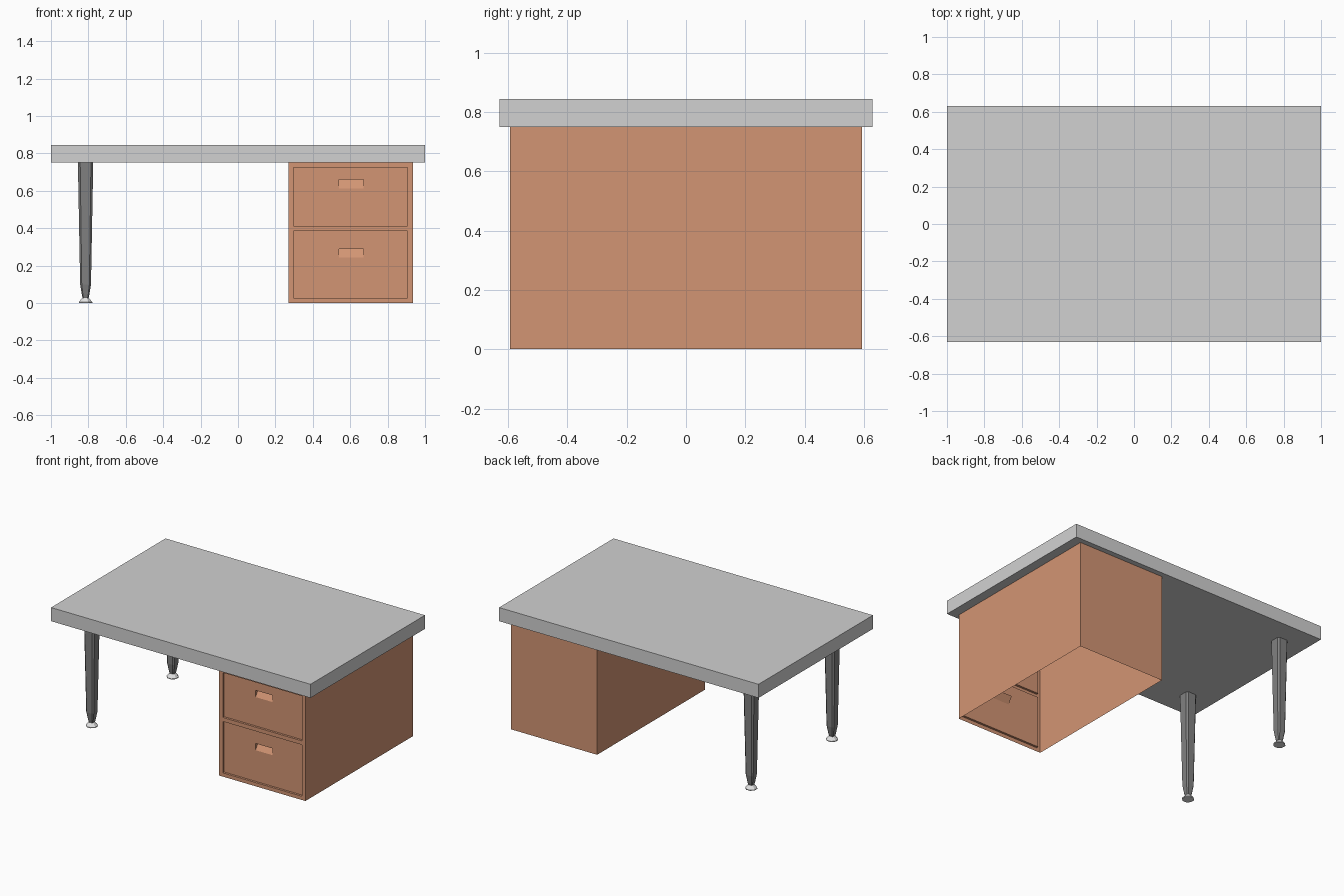
import bpy
import bmesh
import math

if "Cube" in bpy.data.objects:
    bpy.data.objects.remove(bpy.data.objects["Cube"])


def material(name, rgb):
    m = bpy.data.materials.new(name)
    m.diffuse_color = (*rgb, 1)
    m.use_nodes = True
    m.node_tree.nodes["Principled BSDF"].inputs["Base Color"].default_value = m.diffuse_color
    return m


GREY = material("light grey", (0.64, 0.64, 0.64))
DARK = material("dark grey", (0.22, 0.22, 0.22))
WOOD = material("orange wood", (0.65, 0.30, 0.174))
PALE = material("pale grey", (0.78, 0.78, 0.78))


def finish(bm, name, mat):
    me = bpy.data.meshes.new(name)
    bm.to_mesh(me)
    bm.free()
    me.materials.append(mat)
    ob = bpy.data.objects.new(name, me)
    bpy.context.collection.objects.link(ob)
    return ob


def box(bm, lo, hi):
    geo = bmesh.ops.create_cube(bm, size=1)
    for v in geo["verts"]:
        for i in range(3):
            v.co[i] = hi[i] if v.co[i] > 0 else lo[i]


def loft(bm, rings):
    """Join rings of points (same count, anticlockwise, bottom to top) and cap the ends."""
    loops = [[bm.verts.new(p) for p in ring] for ring in rings]
    n = len(loops[0])
    for a, b in zip(loops, loops[1:]):
        for i in range(n):
            j = (i + 1) % n
            bm.faces.new((a[i], a[j], b[j], b[i]))
    bm.faces.new(loops[0][::-1])
    bm.faces.new(loops[-1])


def chamfered_square(x, y, z, h):
    c = h * 0.7
    pts = [(h, -c), (h, c), (c, h), (-c, h), (-h, c), (-h, -c), (-c, -h), (c, -h)]
    return [(x + px, y + py, z) for px, py in pts]


def circle(x, y, z, r, n=8):
    angles = [math.tau * (i + 0.5) / n for i in range(n)]
    return [(x + r * math.cos(a), y + r * math.sin(a), z) for a in angles]


# Table top
bm = bmesh.new()
box(bm, (-1, -0.63, 0.75), (1, 0.63, 0.845))
finish(bm, "table_top", GREY)

# Cabinet shell: open at the bottom and at the front
X0, X1, Y0, Y1, TOP = 0.27, 0.935, -0.593, 0.593, 0.75
bm = bmesh.new()
box(bm, (X0, Y0, 0), (X1, Y1, TOP))
bm.normal_update()
bmesh.ops.delete(bm, geom=[f for f in bm.faces if f.normal.z < -0.5 or f.normal.y < -0.5],
                 context="FACES")
finish(bm, "cabinet_shell", WOOD)

# Cabinet front: a sheet with two recessed drawers and sloping finger scoops
xs = [X0, 0.298, 0.54, 0.67, 0.907, X1]
zs = [0, 0.026, 0.243, 0.29, 0.384, 0.412, 0.613, 0.66, 0.724, TOP]
bm = bmesh.new()
grid = [[bm.verts.new((x, Y0, z)) for x in xs] for z in zs]
drawers, scoops = [], []
for r in range(len(zs) - 1):
    for c in range(len(xs) - 1):
        f = bm.faces.new((grid[r][c], grid[r][c + 1], grid[r + 1][c + 1], grid[r + 1][c]))
        if 0 < c < 4 and r not in (0, 4, 8):
            drawers.append(f)


def push_in(faces):
    ext = bmesh.ops.extrude_face_region(bm, geom=faces)["geom"]
    # drop the originals if the operator kept them
    bmesh.ops.delete(bm, geom=[f for f in faces if f.is_valid], context="FACES")
    return ([e for e in ext if isinstance(e, bmesh.types.BMVert)],
            [e for e in ext if isinstance(e, bmesh.types.BMFace)])


verts, faces = push_in(drawers)
for v in verts:
    v.co.y += 0.015
for f in faces:
    m = f.calc_center_median()
    if 0.54 < m.x < 0.67 and (0.243 < m.z < 0.29 or 0.613 < m.z < 0.66):
        scoops.append(f)
for scoop in scoops:
    verts, _ = push_in([scoop])
    mid = sum(v.co.z for v in verts) / 4
    for v in verts:
        if v.co.z > mid:
            v.co.y += 0.03
bmesh.ops.remove_doubles(bm, verts=bm.verts[:], dist=0.0005)
finish(bm, "drawer_front", WOOD)

# Tapered legs with flared feet on the left side
for side, y in (("front", -0.445), ("back", 0.445)):
    x = -0.815
    bm = bmesh.new()
    profile = [(0.028, 0.016), (0.045, 0.02), (0.1, 0.029), (0.75, 0.041)]
    loft(bm, [chamfered_square(x, y, z, h) for z, h in profile])
    finish(bm, side + "_leg", DARK)
    bm = bmesh.new()
    loft(bm, [circle(x, y, z, r) for z, r in [(0, 0.039), (0.005, 0.039), (0.029, 0.018)]])
    finish(bm, side + "_foot", PALE)
